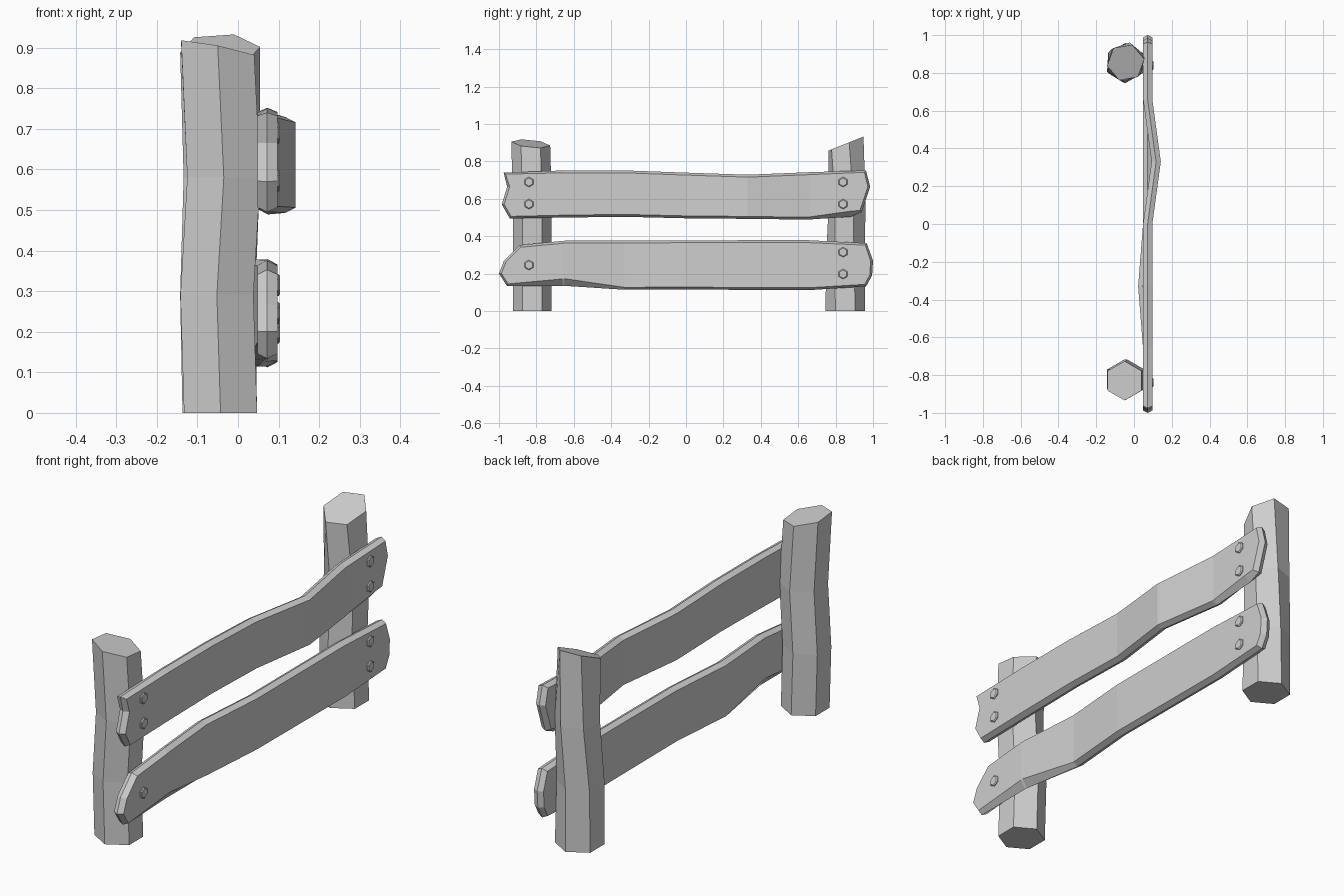
import bpy, bmesh, math
from mathutils import Vector

cube = bpy.data.objects.get("Cube")
if cube:
    bpy.data.objects.remove(cube, do_unlink=True)

GREY = (0.62, 0.62, 0.62, 1)
mat = bpy.data.materials.new("plain grey")
mat.use_nodes = True
mat.diffuse_color = GREY
mat.node_tree.nodes["Principled BSDF"].inputs["Base Color"].default_value = GREY


def finish(bm, name):
    bmesh.ops.recalc_face_normals(bm, faces=bm.faces)
    mesh = bpy.data.meshes.new(name)
    bm.to_mesh(mesh)
    bm.free()
    mesh.materials.append(mat)
    bpy.context.collection.objects.link(bpy.data.objects.new(name, mesh))


def loft(bm, loops):
    """Skin closed loops of points and cap both ends."""
    rows = [[bm.verts.new(p) for p in loop] for loop in loops]
    n = len(rows[0])
    for a, b in zip(rows, rows[1:]):
        for i in range(n):
            j = (i + 1) % n
            bm.faces.new((a[i], a[j], b[j], b[i]))
    bm.faces.new(rows[0])
    bm.faces.new(rows[-1])


# Posts: crooked six-sided trunks with a sloping cut on top
def post(name, rings, slope_x, slope_y):
    loops = []
    for z, cx, cy, r, turn in rings:
        top = z == rings[-1][0]
        loop = []
        for k in range(6):
            a = math.radians(90 + 60 * k + turn)
            dx, dy = r * math.cos(a), r * math.sin(a)
            dz = slope_x * dx + slope_y * dy if top else 0
            loop.append((cx + dx, cy + dy, z + dz))
        loops.append(loop)
    bm = bmesh.new()
    loft(bm, loops)
    finish(bm, name)


post("front_post", [(0, -0.043, -0.822, 0.104, 0), (0.29, -0.052, -0.822, 0.104, 0),
                    (0.58, -0.035, -0.822, 0.104, 0), (0.895, -0.05, -0.83, 0.104, 0)],
     -0.2, -0.1)
post("back_post", [(0, -0.045, 0.852, 0.106, 0), (0.29, -0.05, 0.852, 0.103, -4),
                   (0.58, -0.04, 0.862, 0.1, -10), (0.895, -0.044, 0.855, 0.1, -20)],
     0, 0.4)


# Planks: ragged outline with chamfered faces, bent sideways at one station
BACK, RIDGE, FRONT = 0.048, 0.072, 0.097


def plank(name, outline, bend_y, bend_x):
    pts = [Vector((y, z)) for y, z, _ in outline]
    inner = []
    for i, (y, z, inset) in enumerate(outline):
        d = (pts[(i + 1) % len(pts)] - pts[i]).normalized()
        d += (pts[i] - pts[i - 1]).normalized()
        d.normalize()
        inner.append(pts[i] + Vector((d.y, -d.x)) * inset)   # clockwise outline
    bm = bmesh.new()
    loft(bm, [[(x, p.x, p.y) for p in ring]
              for x, ring in ((BACK, inner), (RIDGE, pts), (FRONT, inner))])
    span = 0.33
    for y in (bend_y - span, bend_y, bend_y + span):
        bmesh.ops.bisect_plane(bm, geom=bm.verts[:] + bm.edges[:] + bm.faces[:],
                               dist=0.004, plane_co=(0, y, 0), plane_no=(0, 1, 0))
    for v in bm.verts:
        v.co.x += bend_x * max(0, 1 - abs(v.co.y - bend_y) / span)
    finish(bm, name)


S = 0.013
plank("upper_plank", [
    (-0.975, 0.74, S), (-0.65, 0.752, S), (-0.33, 0.752, S), (0, 0.74, S),
    (0.33, 0.729, S), (0.65, 0.742, S), (0.962, 0.752, S), (0.985, 0.665, S),
    (0.94, 0.53, S), (0.88, 0.504, 0.03), (0.65, 0.489, S), (0.33, 0.493, S),
    (0, 0.496, S), (-0.33, 0.504, S), (-0.65, 0.5, S), (-0.942, 0.495, S),
    (-0.985, 0.57, S), (-0.956, 0.665, S)], 0.33, 0.045)
plank("lower_plank", [
    (-1, 0.2, S), (-0.973, 0.27, S), (-0.89, 0.353, S), (-0.65, 0.376, S),
    (-0.33, 0.378, S), (0.65, 0.379, S), (0.966, 0.363, S), (1, 0.27, S),
    (0.995, 0.19, S), (0.963, 0.132, S), (0.66, 0.112, S), (0, 0.115, S),
    (-0.33, 0.114, S), (-0.65, 0.135, 0.038), (-0.957, 0.134, S)], -0.33, -0.026)


# Bolts: hexagonal heads with a small bevel
def bolt(name, y, z):
    bm = bmesh.new()
    loft(bm, [[(x, y + r * math.sin(k * math.pi / 3), z + r * math.cos(k * math.pi / 3))
               for k in range(6)]
              for x, r in ((0.085, 0.027), (0.1, 0.027), (0.104, 0.022))])
    finish(bm, name)


BOLTS = {"upper_front": (-0.84, (0.69, 0.572)), "upper_back": (0.84, (0.69, 0.572)),
         "lower_front": (-0.84, (0.246,)), "lower_back": (0.84, (0.315, 0.198))}
for place, (y, heights) in BOLTS.items():
    for i, z in enumerate(heights):
        bolt(f"{place}_bolt_{i + 1}", y, z)
